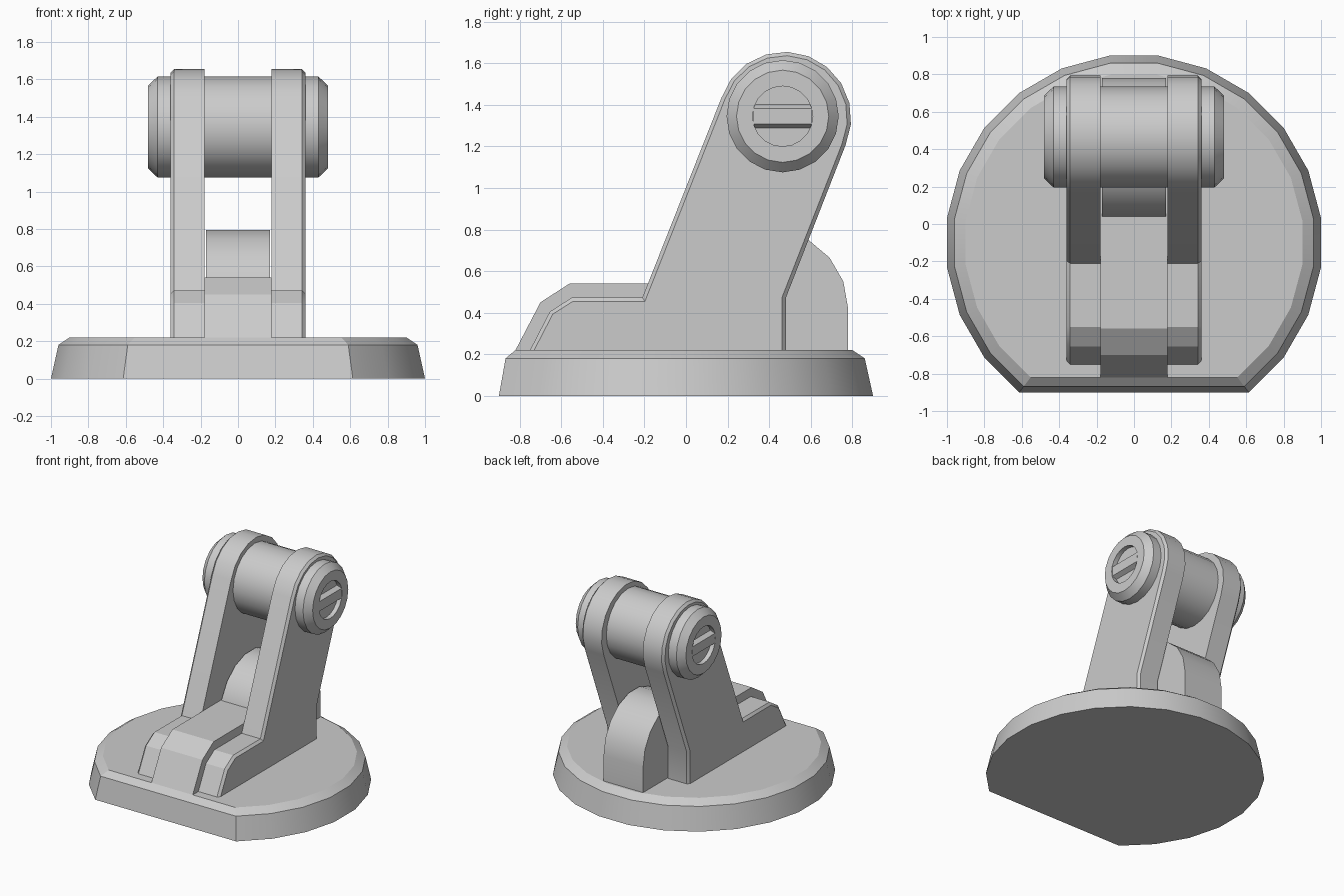
import bpy
import bmesh
from math import cos, sin, radians
from mathutils import Vector

cube = bpy.data.objects.get("Cube")
if cube:
    bpy.data.objects.remove(cube, do_unlink=True)

grey = bpy.data.materials.new("plain grey")
grey.use_nodes = True
colour = (0.6, 0.6, 0.6, 1)
grey.diffuse_color = colour
grey.node_tree.nodes["Principled BSDF"].inputs["Base Color"].default_value = colour


def loft(name, rings, chamfer=0):
    """Skin a stack of equal-length rings, cap the ends, optionally chamfer the last cap."""
    bm = bmesh.new()
    loops = [[bm.verts.new(p) for p in ring] for ring in rings]
    n = len(loops[0])
    for a, b in zip(loops, loops[1:]):
        for i in range(n):
            j = (i + 1) % n
            bm.faces.new((a[i], a[j], b[j], b[i]))
    bm.faces.new(loops[0])
    end = bm.faces.new(loops[-1])
    bmesh.ops.recalc_face_normals(bm, faces=bm.faces)
    if chamfer:
        bmesh.ops.bevel(bm, geom=list(end.edges), offset=chamfer, segments=1,
                        affect='EDGES', profile=0.5)
    mesh = bpy.data.meshes.new(name)
    bm.to_mesh(mesh)
    bm.free()
    mesh.materials.append(grey)
    obj = bpy.data.objects.new(name, mesh)
    bpy.context.collection.objects.link(obj)
    bpy.ops.object.select_all(action='DESELECT')
    obj.select_set(True)
    bpy.context.view_layer.objects.active = obj
    bpy.ops.object.shade_smooth_by_angle(angle=radians(25))
    return obj


def arc(cy, cz, r, start, end, steps):
    """Points of an arc in the side plane, as (y, z)."""
    angles = [radians(start + (end - start) * i / steps) for i in range(steps + 1)]
    return [(cy + r * cos(a), cz + r * sin(a)) for a in angles]


def at_x(x, profile):
    return [Vector((x, y, z)) for y, z in profile]


# Round base with a flat front, tapered side and chamfered rim
outline = [radians(-52.5 + 15 * i) for i in range(20)]
loft("base", [[(1.0086 * s * cos(a), -0.1 + 1.0086 * s * sin(a), z) for a in outline]
              for s, z in ((1, 0), (0.96, 0.18), (0.9, 0.22))])

# Low block between the arms
block = [(-0.857, 0.15), (-0.7, 0.45), (-0.56, 0.54), (0.4, 0.54), (0.4, 0.15)]
loft("centre_block", [at_x(x, block) for x in (-0.18, 0.18)])

# Rounded hump at the back
hump = arc(0.4, 0.42, 0.38, 0, 180, 9) + [(0.02, 0.15), (0.78, 0.15)]
loft("rear_hump", [at_x(x, hump) for x in (-0.172, 0.172)])

# Two leaning arms with a stepped foot and a chamfer on the outer side
arm = [(-0.787, 0.15), (-0.655, 0.405), (-0.55, 0.472), (-0.21, 0.472)]
arm += arc(0.475, 1.335, 0.32, 162, -24, 10) + [(0.48, 0.47), (0.48, 0.15)]
for side, sign in (("left", 1), ("right", -1)):
    loft(side + "_arm", [at_x(sign * x, arm) for x in (0.18, 0.36)], chamfer=0.018)

# Cross pin with chamfered ends and a round recess in each end
PIN_Y, PIN_Z = 0.465, 1.345
half = [(0.43, 0.27), (0.48, 0.222), (0.48, 0.145), (0.445, 0.145)]
stations = [(-x, r) for x, r in reversed(half)] + half
loft("cross_pin", [at_x(x, arc(PIN_Y, PIN_Z, r, 0, 342, 19)) for x, r in stations])

# Tapered bar across each recess
for side, sign in (("left", 1), ("right", -1)):
    loft(side + "_pin_bar",
         [at_x(sign * x, [(PIN_Y + a * 0.139, PIN_Z + b * h)
                          for a, b in ((-1, -1), (1, -1), (1, 1), (-1, 1))])
          for x, h in ((0.44, 0.06), (0.479, 0.038))])
